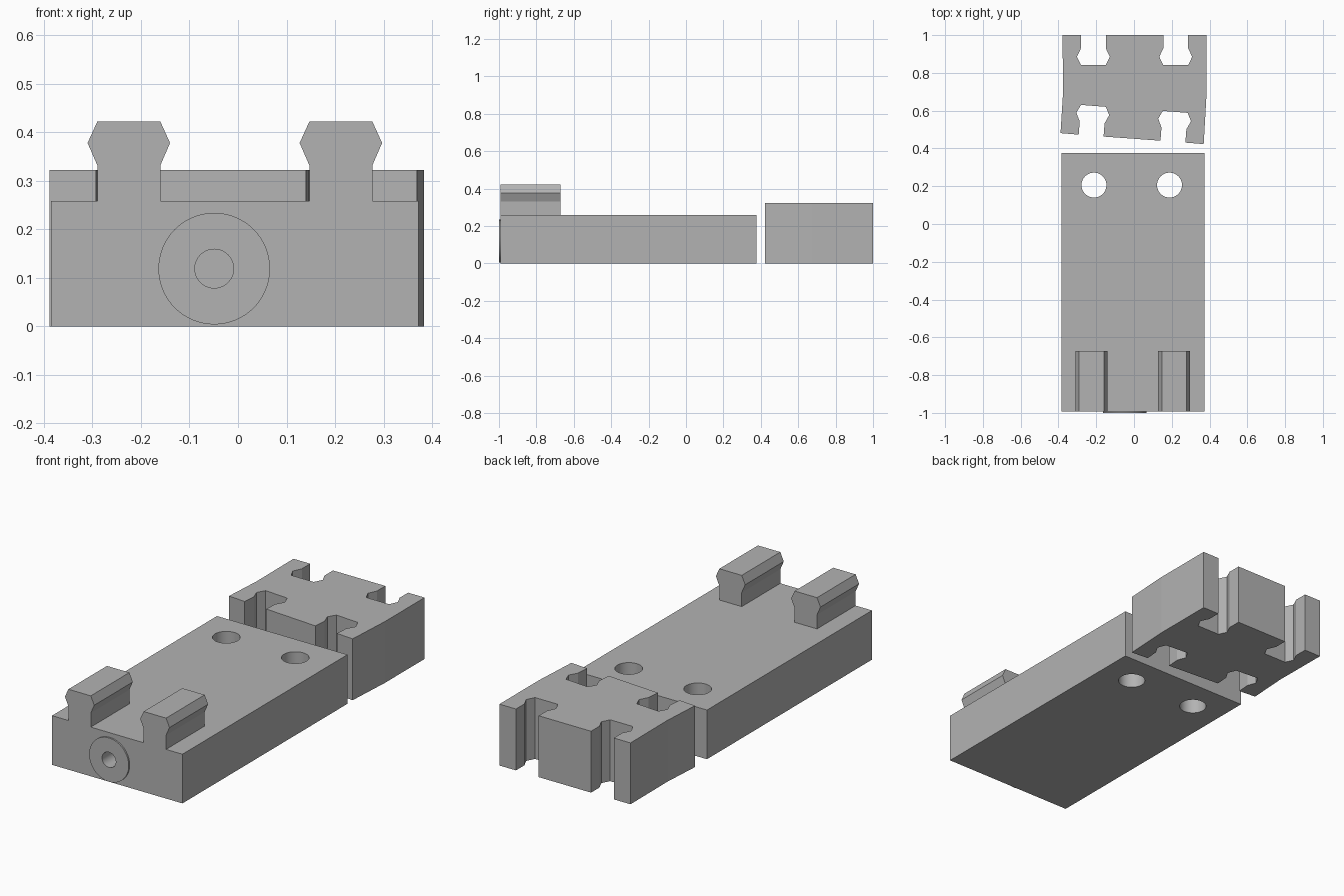
import bpy, bmesh
from math import radians
from mathutils import Vector, Matrix

cube = bpy.data.objects.get("Cube")
if cube:
    bpy.data.objects.remove(cube)

grey = bpy.data.materials.new("plain grey")
grey.use_nodes = True
grey.diffuse_color = (0.45, 0.45, 0.45, 1)
grey.node_tree.nodes["Principled BSDF"].inputs["Base Color"].default_value = grey.diffuse_color


def finish(name, bm):
    bmesh.ops.recalc_face_normals(bm, faces=bm.faces)
    mesh = bpy.data.meshes.new(name)
    bm.to_mesh(mesh)
    bm.free()
    mesh.materials.append(grey)
    obj = bpy.data.objects.new(name, mesh)
    bpy.context.collection.objects.link(obj)
    return obj


def extrude(name, points, direction):
    """Prism from a flat outline of 3D points."""
    bm = bmesh.new()
    face = bm.faces.new([bm.verts.new(p) for p in points])
    result = bmesh.ops.extrude_face_region(bm, geom=[face], use_keep_orig=True)
    moved = [v for v in result["geom"] if isinstance(v, bmesh.types.BMVert)]
    bmesh.ops.translate(bm, verts=moved, vec=direction)
    return finish(name, bm)


def cylinder(name, centre, radius, depth, along_y=False):
    bm = bmesh.new()
    turn = Matrix.Rotation(radians(90 if along_y else 0), 4, "X")
    bmesh.ops.create_cone(bm, cap_ends=True, segments=64, radius1=radius,
                          radius2=radius, depth=depth,
                          matrix=Matrix.Translation(centre) @ turn)
    return finish(name, bm)


def cut(target, cutter):
    cutter.hide_render = True
    cutter.hide_viewport = True
    mod = target.modifiers.new(cutter.name, "BOOLEAN")
    mod.operation = "DIFFERENCE"
    mod.solver = "EXACT"
    mod.object = cutter


# Base slab
left, right, front, back, top = -0.385, 0.372, -0.992, 0.376, 0.258
slab = extrude("base_slab", [(left, front, 0), (right, front, 0),
                             (right, back, 0), (left, back, 0)], (0, 0, top))

# Two through holes near the back of the slab
for side, x in (("right", -0.212), ("left", 0.188)):
    cut(slab, cylinder(side + "_hole_cutter", (x, 0.206, top / 2), 0.066, 0.6))

# Thin round boss on the front face, with a bore into the slab
hub = (-0.049, 0.119)
boss = cylinder("front_boss", (hub[0], (front - 1) / 2, hub[1]), 0.115, front + 1, True)
bore = cylinder("bore_cutter", (hub[0], front, hub[1]), 0.04, 0.3, True)
cut(boss, bore)
cut(slab, bore)

# Flared rails standing on the front of the slab
half_rail = [(0.065, top), (0.065, 0.332), (0.085, 0.378), (0.065, 0.422)]
rail_profile = half_rail + [(-u, z) for u, z in reversed(half_rail)]
for side, x in (("right", -0.225), ("left", 0.212)):
    extrude(side + "_rail", [(x + u, front, z) for u, z in rail_profile], (0, 0.32, 0))

# Connector block: flared slots cut into the outline of both ends
half_slot = [(0.066, 0), (0.066, 0.07), (0.087, 0.115), (0.066, 0.158)]
slot_profile = half_slot + [(-u, v) for u, v in reversed(half_slot)]


def slot(x, y, angle):
    turn = Matrix.Rotation(radians(angle), 2)
    return [Vector((x, y)) + turn @ Vector(p) for p in slot_profile]


outline = [(-0.378, 1)]
for x in (-0.215, 0.221):
    outline += slot(x, 1, 180)
outline += [(0.383, 1), (0.383, 0.67), (0.369, 0.423)]
for x, y in ((0.206, 0.436), (-0.227, 0.468)):
    outline += slot(x, y, -4.4)
outline += [(-0.389, 0.481), (-0.376, 0.69)]
extrude("slotted_connector", [(p[0], p[1], 0) for p in outline], (0, 0, 0.322))

# Smooth the round parts and keep the edges crisp
for obj in (slab, boss):
    bpy.ops.object.select_all(action="DESELECT")
    obj.select_set(True)
    bpy.context.view_layer.objects.active = obj
    for mod in list(obj.modifiers):
        bpy.ops.object.modifier_apply(modifier=mod.name)
    bpy.ops.object.shade_smooth_by_angle(angle=radians(30))
